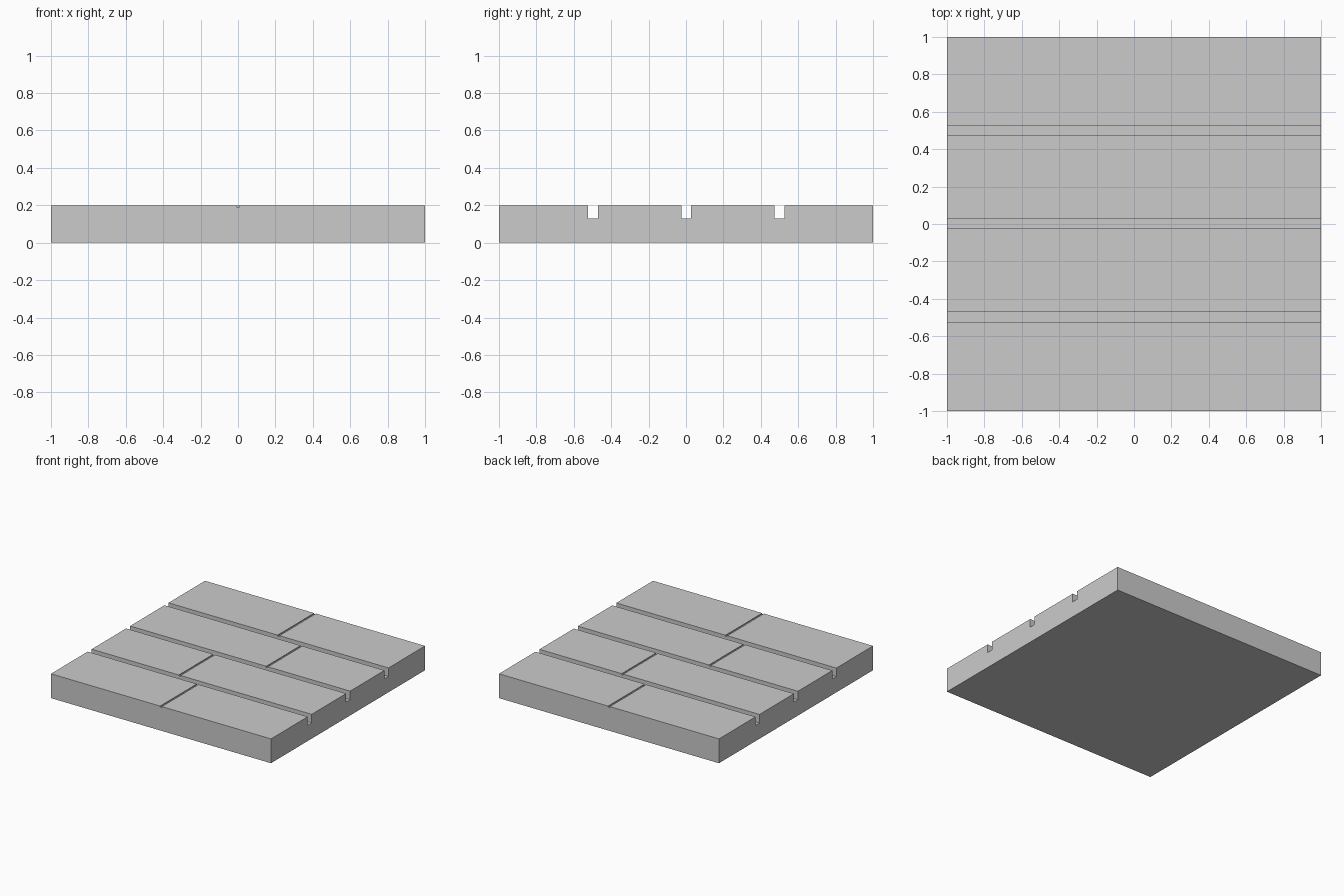
import bpy, bmesh
from mathutils import Matrix, Vector

if "Cube" in bpy.data.objects:
    bpy.data.objects.remove(bpy.data.objects["Cube"])

HEIGHT, FLOOR = 0.2, 0.13          # slab top and groove floor
GROOVES = (-0.4975, 0.0015, 0.5)     # groove centres along y
HALF = 0.026                       # half groove width
SEAM_W, SEAM_D = 0.016, 0.008      # shallow butt joints between boards
SEAMS = (0.0, -0.2, 0.245, 0.0)    # joint x position in each row


def make_object(name, bm):
    bmesh.ops.recalc_face_normals(bm, faces=bm.faces)
    mesh = bpy.data.meshes.new(name)
    bm.to_mesh(mesh)
    bm.free()
    obj = bpy.data.objects.new(name, mesh)
    bpy.context.collection.objects.link(obj)
    return obj


# Grooved slab: side profile extruded along x
profile = [(-1, 0), (-1, HEIGHT)]
for y in GROOVES:
    profile += [(y - HALF, HEIGHT), (y - HALF, FLOOR),
                (y + HALF, FLOOR), (y + HALF, HEIGHT)]
profile += [(1, HEIGHT), (1, 0)]
bm = bmesh.new()
face = bm.faces.new([bm.verts.new((-1, y, z)) for y, z in profile])
ext = bmesh.ops.extrude_face_region(bm, geom=[face])
bmesh.ops.translate(bm, vec=(2, 0, 0),
                    verts=[v for v in ext["geom"] if isinstance(v, bmesh.types.BMVert)])
floor = make_object("plank_floor", bm)

# Board joints: one thin cutter across each row
edges = [-1.02, *GROOVES, 1.02]
bm = bmesh.new()
for x, y0, y1 in zip(SEAMS, edges, edges[1:]):
    # keep neighbouring cutters from touching in the grooves
    y0, y1 = y0 + 0.01, y1 - 0.01
    place = (Matrix.Translation(Vector((x, (y0 + y1) / 2, HEIGHT)))
             @ Matrix.Diagonal((SEAM_W, y1 - y0, 2 * SEAM_D, 1)))
    bmesh.ops.create_cube(bm, size=1, matrix=place)
cutter = make_object("joint_cutter", bm)
cutter.hide_render = True

# Cut the joints, then discard the helper
mod = floor.modifiers.new("joints", 'BOOLEAN')
mod.operation = 'DIFFERENCE'
mod.solver = 'EXACT'
mod.object = cutter
bpy.context.view_layer.objects.active = floor
bpy.ops.object.modifier_apply(modifier=mod.name)
bpy.data.objects.remove(cutter)
